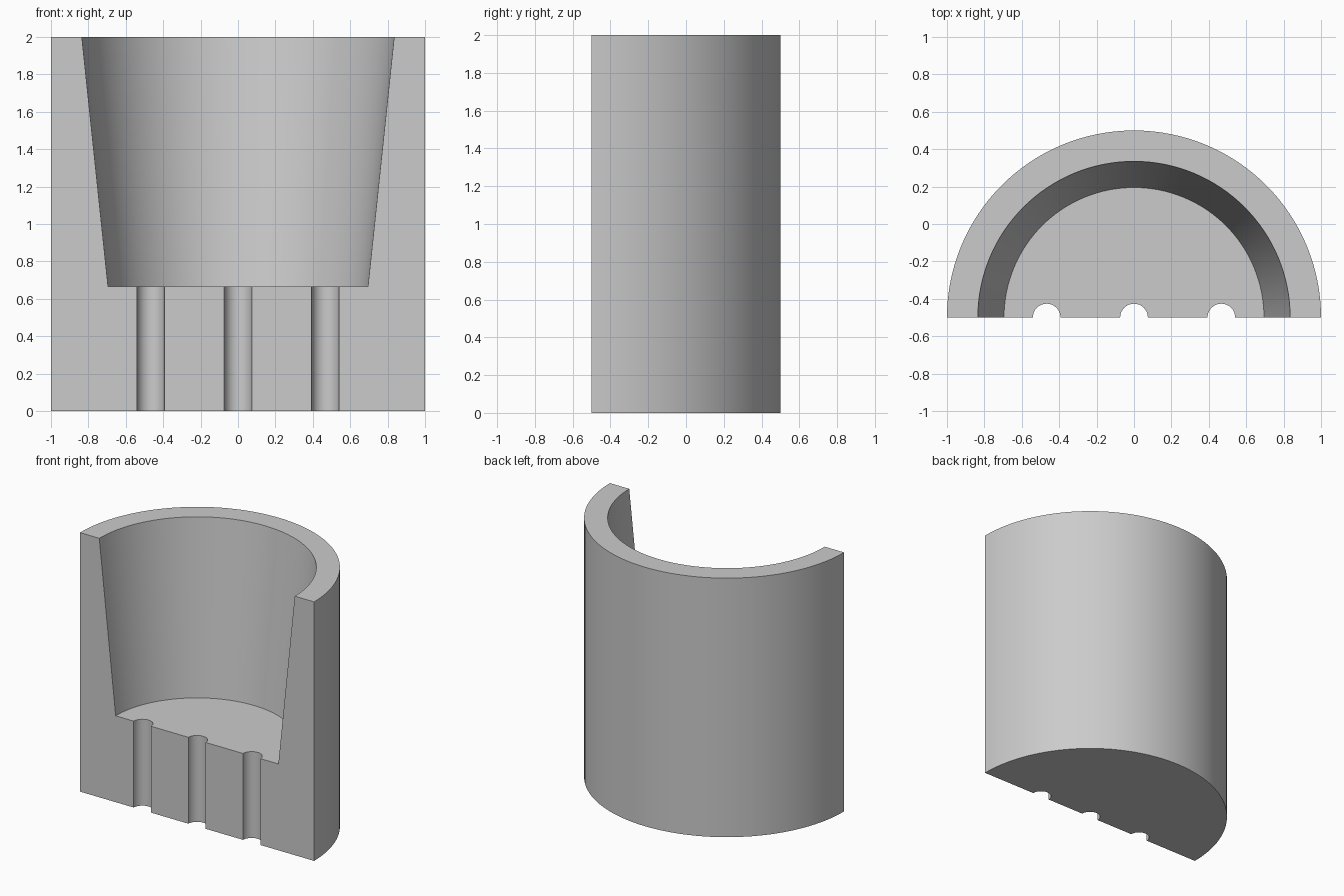
import bpy, bmesh
from math import pi, cos, sin, radians

cube = bpy.data.objects.get("Cube")
if cube:
    bpy.data.objects.remove(cube, do_unlink=True)

CUT_Y = -0.5          # plane of the cut face
HEIGHT, FLOOR = 2.0, 0.667
R_OUT, R_RIM, R_FLOOR = 1.0, 0.835, 0.695
HOLE_R, HOLE_X = 0.074, (-0.467, 0.0, 0.467)

bm = bmesh.new()


def arc(radius, z, steps=64, cx=0.0):
    """Half circle behind the cut plane, running from -x to +x."""
    return [bm.verts.new((cx - radius * cos(pi * i / steps),
                          CUT_Y + radius * sin(pi * i / steps), z))
            for i in range(steps + 1)]


def bridge(a, b):
    for i in range(len(a) - 1):
        bm.faces.new((a[i], a[i + 1], b[i + 1], b[i]))


# Outer wall, rim and tapered cavity wall
out_low, out_top = arc(R_OUT, 0), arc(R_OUT, HEIGHT)
rim, cavity = arc(R_RIM, HEIGHT), arc(R_FLOOR, FLOOR)
bridge(out_low, out_top)
bridge(out_top, rim)
bridge(rim, cavity)

# Half-round drain channels
low_holes = [arc(HOLE_R, 0, 16, x) for x in HOLE_X]
top_holes = [arc(HOLE_R, FLOOR, 16, x) for x in HOLE_X]
for low, top in zip(low_holes, top_holes):
    bridge(low, top)

# Underside and cavity floor, notched by the channels
for edge, holes in ((out_low, low_holes), (cavity, top_holes)):
    bm.faces.new(edge[::-1] + [v for hole in holes for v in hole])

# Cut face: two profiled sides and the webs between channels
for end, k in ((0, 0), (-1, -1)):
    bm.faces.new((out_low[end], low_holes[k][end], top_holes[k][end],
                  cavity[end], rim[end], out_top[end]))
for i in range(len(HOLE_X) - 1):
    bm.faces.new((low_holes[i][-1], low_holes[i + 1][0],
                  top_holes[i + 1][0], top_holes[i][-1]))

bmesh.ops.recalc_face_normals(bm, faces=bm.faces)
mesh = bpy.data.meshes.new("half_pot")
bm.to_mesh(mesh)
bm.free()
pot = bpy.data.objects.new("half_pot", mesh)
bpy.context.collection.objects.link(pot)

# Plain grey material
grey = bpy.data.materials.new("light_grey")
grey.use_nodes = True
color = (0.6, 0.6, 0.6, 1)
grey.diffuse_color = color
grey.node_tree.nodes["Principled BSDF"].inputs["Base Color"].default_value = color
mesh.materials.append(grey)

# Smooth curved walls, sharp rims
bpy.ops.object.select_all(action="DESELECT")
pot.select_set(True)
bpy.context.view_layer.objects.active = pot
bpy.ops.object.shade_smooth_by_angle(angle=radians(30))
